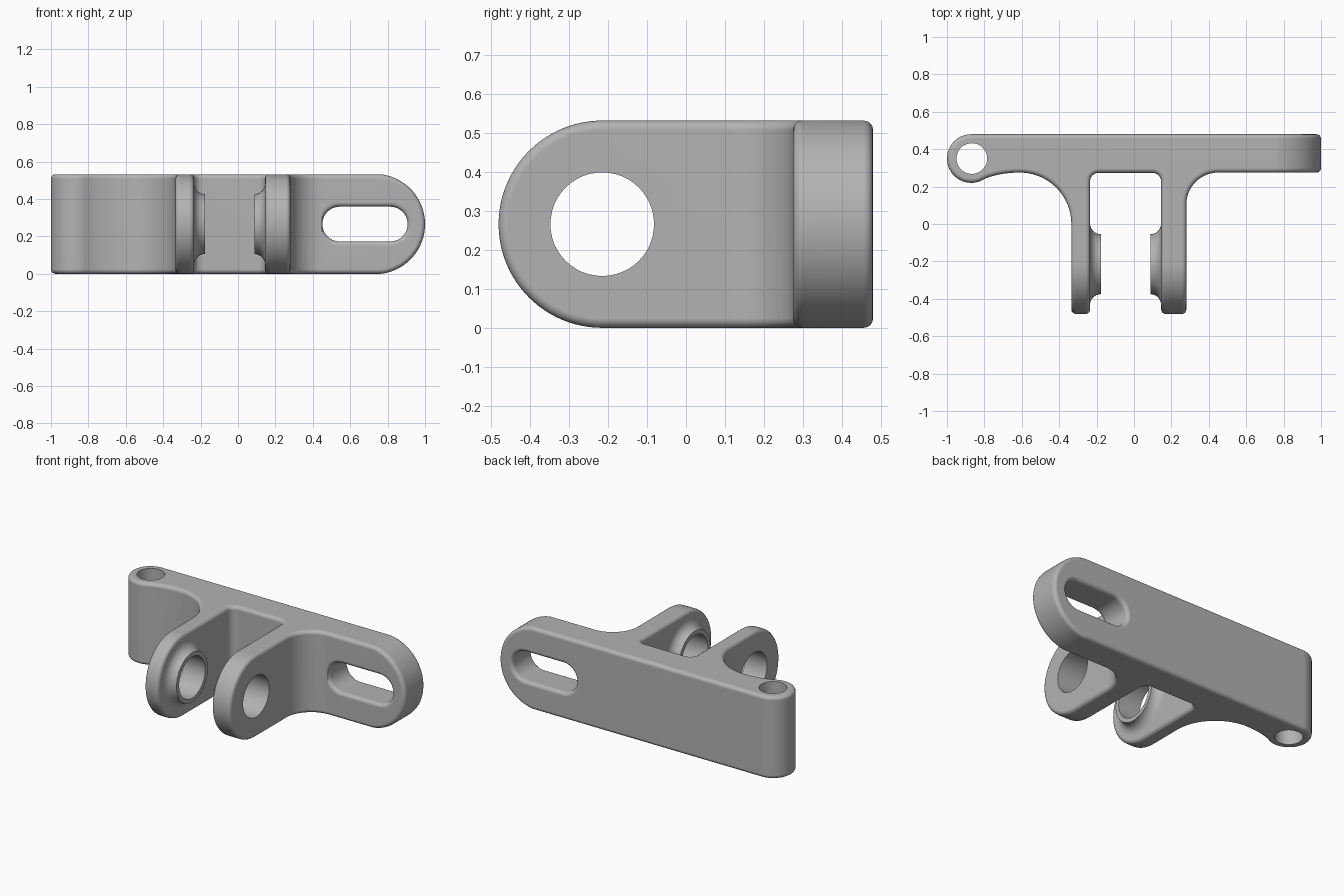
import bpy, bmesh, math
from mathutils import Vector

if "Cube" in bpy.data.objects:
    bpy.data.objects.remove(bpy.data.objects["Cube"])

H = 0.532          # overall height
R = H / 2          # radius of the rounded ends
PIVOT_Y = -0.215   # centre of the arm holes
BORE = 0.133

grey = bpy.data.materials.new("metal grey")
grey.diffuse_color = (0.45, 0.45, 0.45, 1)
grey.use_nodes = True
grey.node_tree.nodes["Principled BSDF"].inputs["Base Color"].default_value = grey.diffuse_color


def arc(cx, cy, r, a0, a1, n):
    return [(cx + r * math.cos(math.radians(a0 + (a1 - a0) * i / n)),
             cy + r * math.sin(math.radians(a0 + (a1 - a0) * i / n))) for i in range(n + 1)]


def new_object(name, bm):
    bmesh.ops.recalc_face_normals(bm, faces=bm.faces[:])
    me = bpy.data.meshes.new(name)
    bm.to_mesh(me)
    bm.free()
    me.materials.append(grey)
    ob = bpy.data.objects.new(name, me)
    bpy.context.collection.objects.link(ob)
    return ob


def prism(name, pts, lo, hi, axis):
    """Extrude a 2D profile between lo and hi along an axis."""
    place = {"x": lambda u, v, w: (w, u, v),
             "y": lambda u, v, w: (u, w, v),
             "z": lambda u, v, w: (u, v, w)}[axis]
    bm = bmesh.new()
    a = [bm.verts.new(place(u, v, lo)) for u, v in pts]
    b = [bm.verts.new(place(u, v, hi)) for u, v in pts]
    bm.faces.new(a)
    bm.faces.new(b[::-1])
    for i in range(len(pts)):
        j = (i + 1) % len(pts)
        bm.faces.new((a[i], b[i], b[j], a[j]))
    return new_object(name, bm)


def boolean(ob, cutter, op):
    cutter.hide_render = True
    m = ob.modifiers.new(cutter.name, "BOOLEAN")
    m.object, m.operation, m.solver = cutter, op, "EXACT"


def smooth(ob):
    bpy.ops.object.select_all(action="DESELECT")
    ob.select_set(True)
    bpy.context.view_layer.objects.active = ob
    bpy.ops.object.shade_smooth_by_angle(angle=math.radians(35))


# Bracket plan: back plate, hinge barrel, two arms and the gap between them
p0, p1, p2 = Vector(arc(-0.87, 0.352, 0.13, 295, 295, 1)[0]), Vector((-0.727, 0.275)), Vector((-0.61, 0.275))
blend = [tuple((1 - t) ** 2 * p0 + 2 * t * (1 - t) * p1 + t * t * p2) for t in (i / 8 for i in range(1, 8))]
plan = ([(1.1, 0.48)]
        + arc(-0.87, 0.35, 0.13, 90, 295, 30)
        + blend
        + arc(-0.61, 0.0, 0.275, 90, 0, 18)
        + [(-0.335, -0.6), (-0.235, -0.6)]
        + arc(-0.19, 0.228, 0.045, 180, 90, 6)
        + arc(0.10, 0.228, 0.045, 90, 0, 6)
        + [(0.145, -0.6), (0.28, -0.6)]
        + arc(0.45, 0.105, 0.17, 180, 90, 14)
        + [(1.1, 0.275)])
bracket = prism("bracket", plan, -0.1, 0.7, "z")

# Rounded arm tips, rounded plate end, long slot
arm_shape = prism("arm_shape", arc(PIVOT_Y, R, R, 90, 270, 48) + [(1, 0), (1, H)], -2, 2, "x")
end_shape = prism("end_shape", arc(0.732, R, R + 0.002, -90, 90, 48) + [(-2, H + 0.002), (-2, -0.002)],
                  -2, 2, "y")
slot = prism("slot_cutter", arc(0.544, R, 0.093, 90, 270, 20) + arc(0.814, R, 0.093, -90, 90, 20),
             0.1, 0.7, "y")
boolean(bracket, arm_shape, "INTERSECT")
boolean(bracket, end_shape, "INTERSECT")
boolean(bracket, slot, "DIFFERENCE")

# Soft outer edges
bev = bracket.modifiers.new("soft_edges", "BEVEL")
bev.width, bev.segments = 0.024, 4
bev.limit_method, bev.angle_limit = "ANGLE", math.radians(40)
bev.use_clamp_overlap = False

# Sharp-edged bores through the arms and the barrel
arm_bore = prism("arm_bore", arc(PIVOT_Y, R, BORE, 0, 360, 48)[:-1], -0.6, 0.6, "x")
barrel_bore = prism("barrel_bore", arc(-0.867, 0.35, 0.082, 0, 360, 36)[:-1], -0.2, 0.8, "z")
boolean(bracket, arm_bore, "DIFFERENCE")
boolean(bracket, barrel_bore, "DIFFERENCE")

# Bake the modifiers and remove the cutters
bpy.context.view_layer.update()
baked = bpy.data.meshes.new_from_object(bracket.evaluated_get(bpy.context.evaluated_depsgraph_get()))
bracket.modifiers.clear()
bracket.data = baked
baked.materials.clear()
baked.materials.append(grey)
for f in baked.polygons:
    f.material_index = 0
for c in (arm_shape, end_shape, slot, arm_bore, barrel_bore):
    bpy.data.objects.remove(c)
smooth(bracket)
bracket.modifiers.new("flat_shading", "WEIGHTED_NORMAL").keep_sharp = True


def boss(name, face_x, direction):
    """Flared ring around the bore on the inner face of an arm."""
    flare = [(0.058 - 0.058 * math.sin(t), 0.218 - 0.058 * math.cos(t))
             for t in (math.pi / 2 * (1 - i / 8) for i in range(9))]
    profile = flare + [(0.058, BORE), (0.0, BORE)]
    bm = bmesh.new()
    n = 48
    rings = []
    for k in range(n):
        a = 2 * math.pi * k / n
        rings.append([bm.verts.new((face_x + direction * d, PIVOT_Y + r * math.cos(a), R + r * math.sin(a)))
                      for d, r in profile])
    for k in range(n):
        p, q = rings[k], rings[(k + 1) % n]
        for i in range(len(profile)):
            j = (i + 1) % len(profile)
            bm.faces.new((p[i], p[j], q[j], q[i]))
    smooth(new_object(name, bm))


# Facing bosses between the arms
boss("left_boss", -0.235, 1)
boss("right_boss", 0.145, -1)
